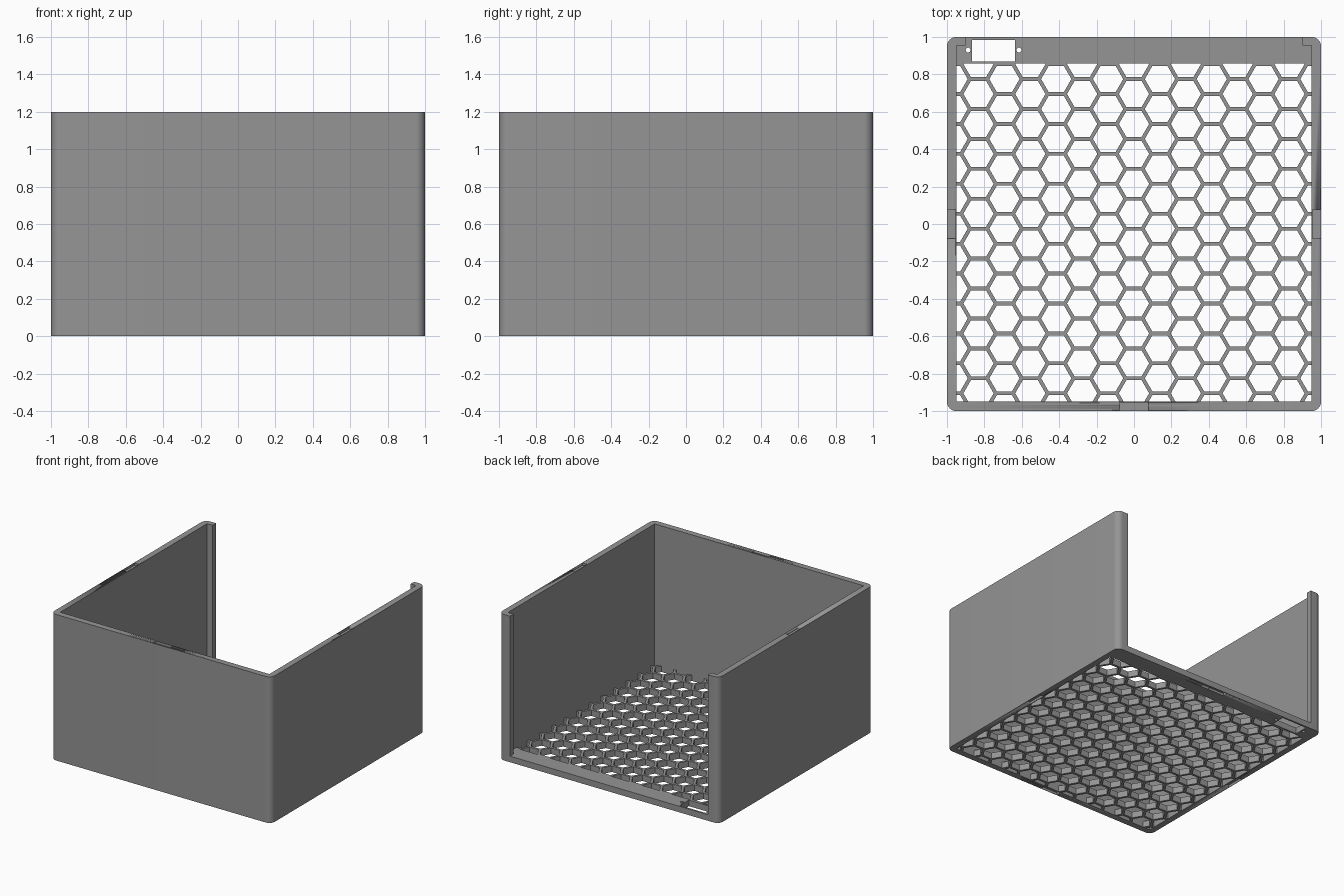
import bpy
import math

if "Cube" in bpy.data.objects:
    bpy.data.objects.remove(bpy.data.objects["Cube"])

H, T, WALL, R = 1.2, 0.05, 0.05, 0.05   # height, floor, wall, corner radius
IN = 1 - WALL

grey = bpy.data.materials.new("grey plastic")
grey.diffuse_color = (0.3, 0.3, 0.3, 1)
grey.use_nodes = True
grey.node_tree.nodes["Principled BSDF"].inputs["Base Color"].default_value = grey.diffuse_color


def arc(cx, cy, r, a0, a1, n=8):
    """Points on an arc, angles in degrees."""
    return [(cx + r * math.cos(math.radians(a0 + (a1 - a0) * i / n)),
             cy + r * math.sin(math.radians(a0 + (a1 - a0) * i / n))) for i in range(n + 1)]


def rect(x0, x1, y0, y1):
    return [(x0, y0), (x1, y0), (x1, y1), (x0, y1)]


def clip(poly, x0, x1, y0, y1):
    """Trim a polygon to a rectangle."""
    for axis, lim, s in ((0, x0, 1), (0, x1, -1), (1, y0, 1), (1, y1, -1)):
        out = []
        for i, b in enumerate(poly):
            a = poly[i - 1]
            da, db = (a[axis] - lim) * s, (b[axis] - lim) * s
            if da * db < 0:
                t = da / (da - db)
                out.append((a[0] + t * (b[0] - a[0]), a[1] + t * (b[1] - a[1])))
            if db >= 0:
                out.append(b)
        poly = out
    return poly


def extrude(name, loops, z0, z1):
    """Flat outline with holes, filled and raised from z0 to z1."""
    cu = bpy.data.curves.new(name, 'CURVE')
    cu.dimensions, cu.fill_mode = '2D', 'BOTH'
    cu.extrude = (z1 - z0) / 2
    for pts in loops:
        sp = cu.splines.new('POLY')
        sp.points.add(len(pts) - 1)
        for p, (x, y) in zip(sp.points, pts):
            p.co = (x, y, 0, 1)
        sp.use_cyclic_u = True
    ob = bpy.data.objects.new(name, cu)
    bpy.context.collection.objects.link(ob)
    bpy.ops.object.select_all(action='DESELECT')
    bpy.context.view_layer.objects.active = ob
    ob.select_set(True)
    bpy.ops.object.convert(target='MESH')
    ob = bpy.context.object
    ob.name = name
    for v in ob.data.vertices:
        v.co.z += (z0 + z1) / 2
    # weld the caps to the sides
    bpy.ops.object.mode_set(mode='EDIT')
    bpy.ops.mesh.select_all(action='SELECT')
    bpy.ops.mesh.remove_doubles(threshold=0.0002)
    bpy.ops.mesh.normals_make_consistent(inside=False)
    bpy.ops.object.mode_set(mode='OBJECT')
    ob.data.materials.clear()
    ob.data.materials.append(grey)
    bpy.ops.object.shade_smooth_by_angle(angle=math.radians(30))
    return ob


def cut_pockets(target, z, sides):
    """Shallow slots centred on the rim of each listed side."""
    a, b, w = 0.955, 0.997, 0.078
    spots = {"left": (-b, -a, -w, w), "right": (a, b, -w, w),
             "front": (-w, w, -b, -a), "back": (-w, w, a, b)}
    for s in sides:
        cutter = extrude("pocket_cutter", [rect(*spots[s])], z - 0.02, z + 0.02)
        m = target.modifiers.new("pocket", 'BOOLEAN')
        m.operation, m.solver, m.object = 'DIFFERENCE', 'EXACT', cutter
        bpy.context.view_layer.objects.active = target
        bpy.ops.object.modifier_apply(modifier=m.name)
        bpy.data.objects.remove(cutter)


# Floor outline with rounded corners
c = 1 - R
outline = (arc(-c, -c, R, 180, 270) + arc(c, -c, R, 270, 360)
           + arc(c, c, R, 0, 90) + arc(-c, c, R, 90, 180))
loops = [outline]

# Honeycomb ventilation holes
pitch, flat = 0.16, 0.14
step, rad = pitch * math.sqrt(3) / 2, flat / math.sqrt(3)
for i in range(-7, 8):
    for j in range(-7, 7):
        cy = j * pitch + (0.055 if i % 2 == 0 else -0.025)
        hexagon = arc(i * step, cy, rad, 0, 300, 5)
        p = clip(hexagon, -IN, IN, -IN, 0.857)
        if len(p) > 2:
            loops.append(p)

# Socket opening and its two screw holes
loops.append(rect(-0.865, -0.635, 0.87, 0.985))
for x in (-0.887, -0.615):
    loops.append(arc(x, 0.93, 0.013, 0, 345, 23))

floor = extrude("vented_floor", loops, 0, T)
cut_pockets(floor, 0, ("left", "right", "front", "back"))

# Three walls with short return lips at the open back
half = [(0, -1)] + arc(c, -c, R, 270, 360) + arc(c, c, R, 0, 90)
half += [(0.9, 1), (0.9, 0.955), (IN, 0.955), (IN, -IN)]
other = [(-x, y) for x, y in reversed(half[1:])]
walls = extrude("walls", [half + other], T, H)
cut_pockets(walls, H, ("left", "right", "front"))
